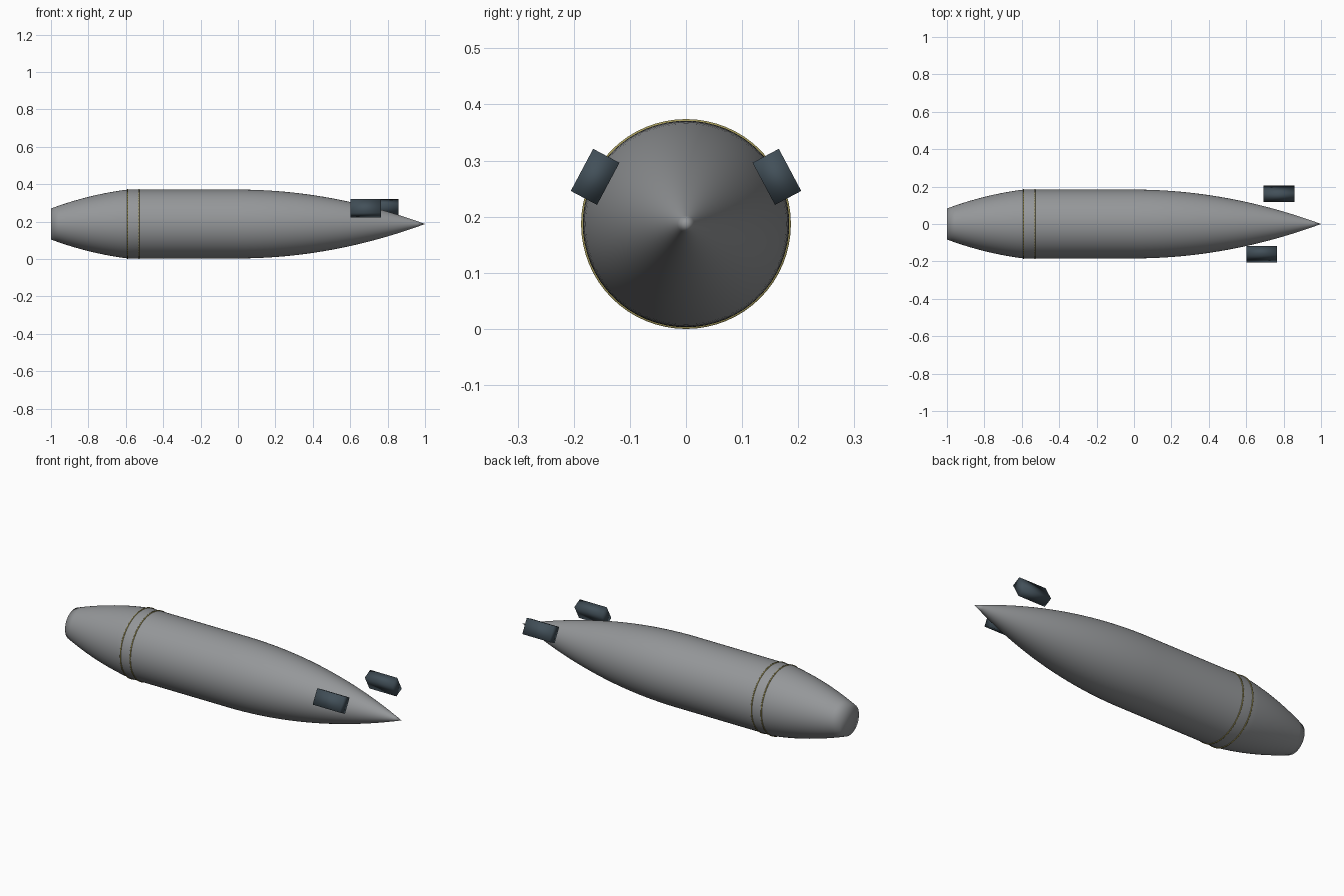
import bpy, bmesh, math
from mathutils import Matrix

if "Cube" in bpy.data.objects:
    bpy.data.objects.remove(bpy.data.objects["Cube"])

AXIS_Z = 0.187
RADIUS = 0.184
SIDES = 64


def material(name, rgb):
    m = bpy.data.materials.new(name)
    m.diffuse_color = (*rgb, 1)
    m.use_nodes = True
    m.node_tree.nodes["Principled BSDF"].inputs["Base Color"].default_value = m.diffuse_color
    return m


grey = material("grey metal", (0.30, 0.31, 0.32))
brass = material("dull brass", (0.36, 0.31, 0.10))
slate = material("dark slate", (0.055, 0.08, 0.10))


def finish(bm, name, mat):
    bmesh.ops.recalc_face_normals(bm, faces=bm.faces)
    me = bpy.data.meshes.new(name)
    bm.to_mesh(me)
    bm.free()
    me.materials.append(mat)
    for p in me.polygons:
        p.use_smooth = True
    ob = bpy.data.objects.new(name, me)
    bpy.context.collection.objects.link(ob)
    return ob


def lathe(name, profile, mat, closed=False):
    """Spin (x, radius) points around the long axis."""
    bm = bmesh.new()
    rings = []
    for x, r in profile:
        if r < 1e-6:
            rings.append([bm.verts.new((x, 0, AXIS_Z))] * SIDES)
        else:
            rings.append([bm.verts.new((x, r * math.cos(a), AXIS_Z + r * math.sin(a)))
                          for a in (2 * math.pi * i / SIDES for i in range(SIDES))])
    pairs = list(zip(rings, rings[1:]))
    if closed:
        pairs.append((rings[-1], rings[0]))
    for a, b in pairs:
        for i in range(SIDES):
            j = (i + 1) % SIDES
            bm.faces.new(list(dict.fromkeys((a[i], a[j], b[j], b[i]))))
    return finish(bm, name, mat)


# Body: flat tail, curved boat tail, straight middle, pointed ogive nose
profile = [(-1, 0), (-1, 0.083)]
for i in range(1, 11):
    s = i / 10
    profile.append((-1 + 0.41 * s, 0.083 + (RADIUS - 0.083) * (1.5 * s - 0.5 * s * s)))
profile += [(-0.53, RADIUS), (-0.25, RADIUS)]
for i in range(25):
    t = i / 24
    profile.append((t, RADIUS * (1 - t * t)))
lathe("body", profile, grey)

# Two thin bands around the start of the boat tail
for n, x in (("rear_band", -0.59), ("front_band", -0.53)):
    w, lo, hi = 0.0025, RADIUS - 0.004, RADIUS + 0.003
    lathe(n, [(x - w, lo), (x - w, hi), (x + w, hi), (x + w, lo)], brass, closed=True)

# Staggered blocks leaning outward on either side of the nose
for n, x, side in (("front_block", 0.683, -1), ("back_block", 0.775, 1)):
    bm = bmesh.new()
    bmesh.ops.create_cube(bm, size=1)
    bmesh.ops.scale(bm, vec=(0.165, 0.053, 0.085), verts=bm.verts)
    bm.transform(Matrix.Translation((x, side * 0.162, 0.271))
                 @ Matrix.Rotation(side * math.radians(28), 4, 'X'))
    finish(bm, n, slate)
